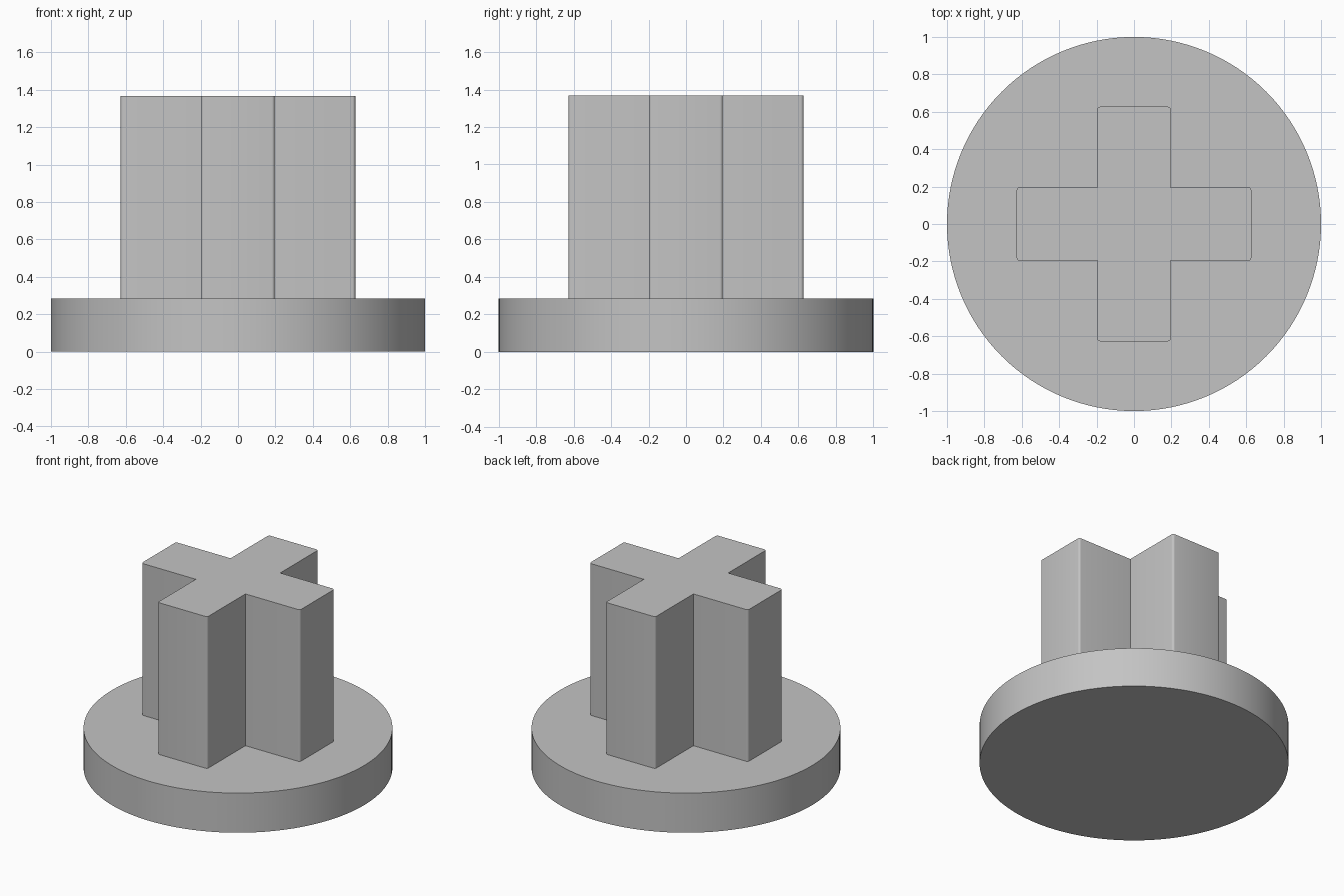
import bpy
import bmesh
from mathutils import Matrix, Vector

cube = bpy.data.objects.get("Cube")
if cube:
    bpy.data.objects.remove(cube, do_unlink=True)

BASE_TOP, POST_TOP = 0.283, 1.367
ARM, HALF, ROUND = 0.627, 0.196, 0.015

# One plain grey for everything
grey = bpy.data.materials.new("plain grey")
grey.use_nodes = True
grey.diffuse_color = (0.55, 0.55, 0.55, 1)
grey.node_tree.nodes["Principled BSDF"].inputs["Base Color"].default_value = grey.diffuse_color


def finish(bm, name):
    """Turn a bmesh into a named, smooth-shaded object with sharp edges kept."""
    bmesh.ops.recalc_face_normals(bm, faces=bm.faces)
    mesh = bpy.data.meshes.new(name)
    bm.to_mesh(mesh)
    bm.free()
    mesh.materials.append(grey)
    obj = bpy.data.objects.new(name, mesh)
    bpy.context.collection.objects.link(obj)
    bpy.ops.object.select_all(action='DESELECT')
    obj.select_set(True)
    bpy.context.view_layer.objects.active = obj
    bpy.ops.object.shade_smooth_by_angle()
    return obj


# Round base disc
bm = bmesh.new()
bmesh.ops.create_cone(bm, cap_ends=True, segments=128, radius1=1, radius2=1,
                      depth=BASE_TOP,
                      matrix=Matrix.Translation((0, 0, BASE_TOP / 2)))
finish(bm, "base_disc")

# Cross-shaped post: one arm's outline turned four times, then extruded
bm = bmesh.new()
arm = [Vector((ARM, -HALF, BASE_TOP)), Vector((ARM, HALF, BASE_TOP)),
       Vector((HALF, HALF, BASE_TOP))]
outline = [bm.verts.new(Matrix.Rotation(turn * 1.5707963, 3, 'Z') @ p)
           for turn in range(4) for p in arm]
face = bm.faces.new(outline)
side = bmesh.ops.extrude_face_region(bm, geom=[face])
top = [v for v in side["geom"] if isinstance(v, bmesh.types.BMVert)]
bmesh.ops.translate(bm, verts=top, vec=(0, 0, POST_TOP - BASE_TOP))

# Softly round the outer upright corners of the arms
corners = [e for e in bm.edges
           if abs(e.verts[0].co.z - e.verts[1].co.z) > 0.5
           and e.verts[0].co.xy.length > 0.5]
bmesh.ops.bevel(bm, geom=corners, offset=ROUND, segments=4, profile=0.5,
                affect='EDGES')
finish(bm, "cross_post")
